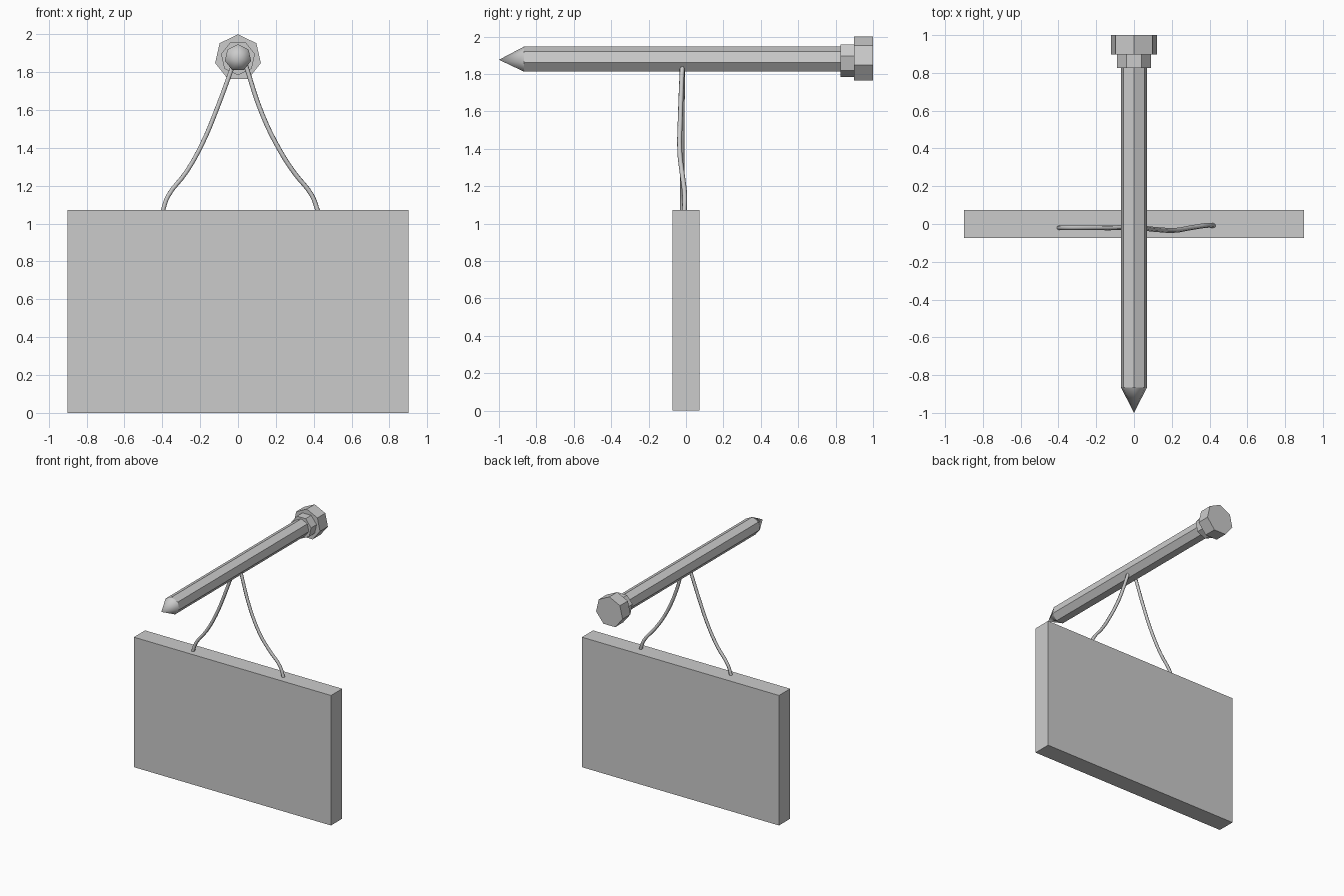
import bpy, bmesh
from math import sin, cos, pi
from mathutils import Vector

if "Cube" in bpy.data.objects:
    bpy.data.objects.remove(bpy.data.objects["Cube"])

AXIS_Z = 1.876   # height of the nail axis
SIDES = 7


def add_object(name, bm):
    bmesh.ops.recalc_face_normals(bm, faces=bm.faces[:])
    mesh = bpy.data.meshes.new(name)
    bm.to_mesh(mesh)
    bm.free()
    obj = bpy.data.objects.new(name, mesh)
    bpy.context.collection.objects.link(obj)
    return obj


def heptagon_bar(name, y0, y1, radius, flip=False, tip_y=None):
    """Seven-sided bar along y, optionally ending in a smooth point."""
    bm = bmesh.new()
    turn = pi if flip else 0
    rings = []
    for y in (y0, y1):
        rings.append([bm.verts.new((radius * sin(turn + 2 * pi * i / SIDES), y,
                                    AXIS_Z + radius * cos(turn + 2 * pi * i / SIDES)))
                      for i in range(SIDES)])
    front, back = rings
    for i in range(SIDES):
        j = (i + 1) % SIDES
        bm.faces.new((front[i], front[j], back[j], back[i]))
    bm.faces.new(back)
    if tip_y is None:
        bm.faces.new(front)
    else:
        tip = bm.verts.new((0, tip_y, AXIS_Z))
        for i in range(SIDES):
            j = (i + 1) % SIDES
            bm.faces.new((front[i], front[j], tip)).smooth = True
            bm.edges.get((front[i], front[j])).smooth = False
    return add_object(name, bm)


def rope(name, points, radius=0.013):
    """Thin six-sided cord following a few points."""
    curve = bpy.data.curves.new(name, 'CURVE')
    curve.dimensions = '3D'
    curve.bevel_depth = radius
    curve.bevel_resolution = 1
    curve.resolution_u = 4
    curve.use_fill_caps = True
    spline = curve.splines.new('BEZIER')
    spline.bezier_points.add(len(points) - 1)
    for bp, co in zip(spline.bezier_points, points):
        bp.co = co
        bp.handle_left_type = bp.handle_right_type = 'AUTO'
    obj = bpy.data.objects.new(name, curve)
    bpy.context.collection.objects.link(obj)
    bpy.ops.object.select_all(action='DESELECT')
    obj.select_set(True)
    bpy.context.view_layer.objects.active = obj
    bpy.ops.object.convert(target='MESH')


# Hanging sign board
bm = bmesh.new()
bmesh.ops.create_cube(bm, size=1)
bmesh.ops.scale(bm, vec=Vector((1.8, 0.146, 1.073)), verts=bm.verts)
bmesh.ops.translate(bm, vec=Vector((0, 0, 1.073 / 2)), verts=bm.verts)
add_object("board", bm)

# Nail: pointed shaft, collar and head
heptagon_bar("nail_shaft", -0.865, 0.84, 0.071, tip_y=-1.0)
heptagon_bar("nail_collar", 0.825, 0.91, 0.092, flip=True)
heptagon_bar("nail_head", 0.897, 1.0, 0.124)

# Two cords from the shaft down to the board
rope("left_cord", [(-0.025, -0.018, 1.84), (-0.11, -0.02, 1.61), (-0.19, -0.02, 1.42),
                   (-0.275, -0.02, 1.27), (-0.37, -0.02, 1.145), (-0.4, -0.02, 1.06)])
rope("right_cord", [(0.04, -0.02, 1.84), (0.127, -0.03, 1.58), (0.225, -0.033, 1.38),
                    (0.3, -0.02, 1.265), (0.39, -0.007, 1.15), (0.424, -0.009, 1.06)])
